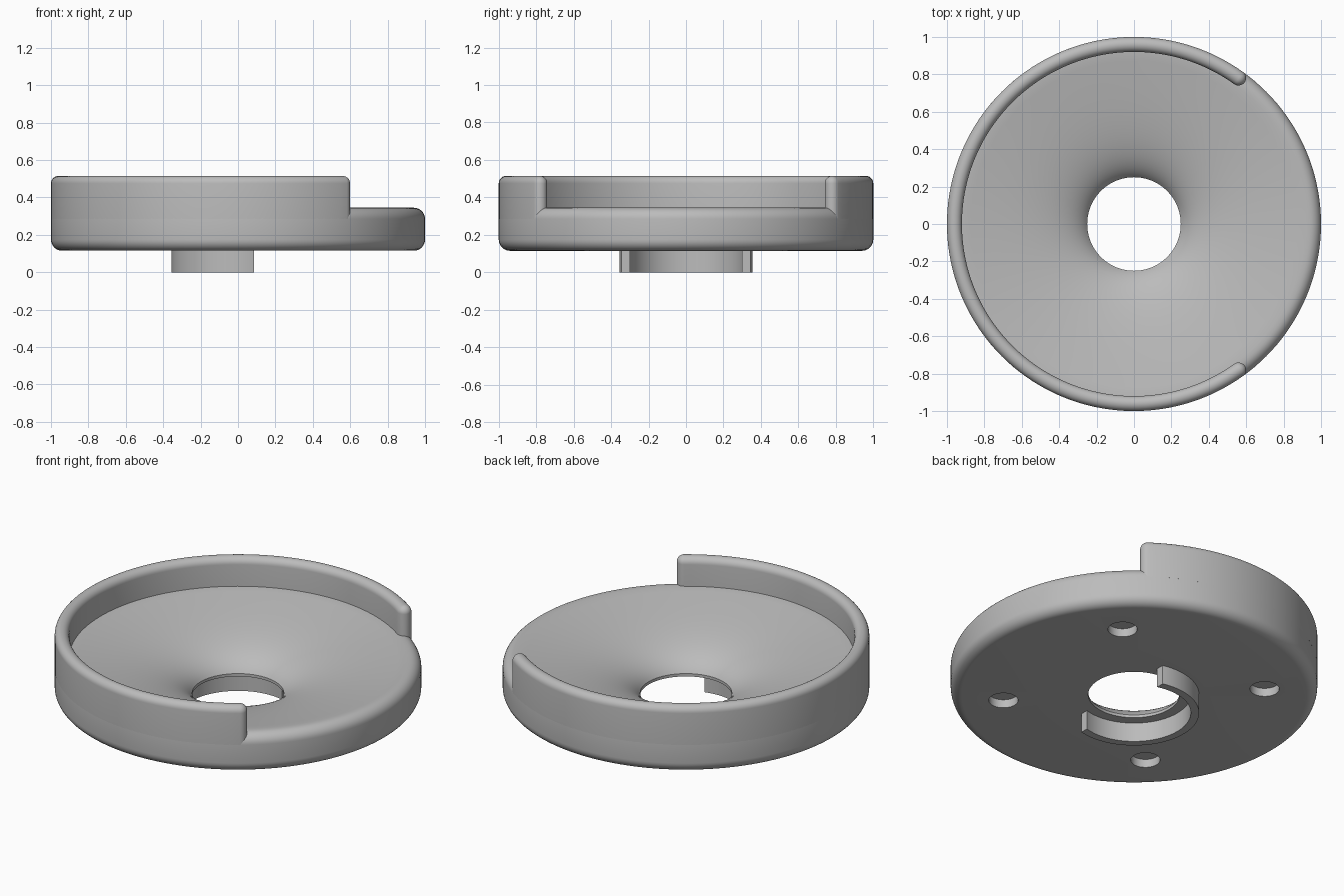
import bpy, bmesh, math
from mathutils import Vector, Matrix
from mathutils.geometry import interpolate_bezier

cube = bpy.data.objects.get("Cube")
if cube:
    bpy.data.objects.remove(cube, do_unlink=True)

grey = bpy.data.materials.new("plain grey")
grey.use_nodes = True
grey.diffuse_color = (0.5, 0.5, 0.5, 1)
grey.node_tree.nodes["Principled BSDF"].inputs["Base Color"].default_value = (0.5, 0.5, 0.5, 1)


def finish(name, bm):
    bmesh.ops.recalc_face_normals(bm, faces=bm.faces[:])
    mesh = bpy.data.meshes.new(name)
    bm.to_mesh(mesh)
    bm.free()
    mesh.materials.append(grey)
    obj = bpy.data.objects.new(name, mesh)
    bpy.context.collection.objects.link(obj)
    return obj


def activate(obj):
    bpy.ops.object.select_all(action='DESELECT')
    obj.select_set(True)
    bpy.context.view_layer.objects.active = obj


def smooth(obj):
    activate(obj)
    bpy.ops.object.shade_smooth_by_angle(angle=math.radians(32))


def polar(r, angle, z):
    return Vector((r * math.cos(angle), r * math.sin(angle), z))


def arc(cx, cz, radius, start, end, steps=8):
    angles = [math.radians(start + (end - start) * i / steps) for i in range(steps + 1)]
    return [(cx + radius * math.cos(a), cz + radius * math.sin(a)) for a in angles]


def sweep(name, sections, closed):
    """Bridge a list of closed cross-sections, capping the ends if open."""
    bm = bmesh.new()
    rings = [[bm.verts.new(p) for p in s] for s in sections]
    n = len(rings[0])
    for i in range(len(rings) if closed else len(rings) - 1):
        a, b = rings[i], rings[(i + 1) % len(rings)]
        for j in range(n):
            k = (j + 1) % n
            bm.faces.new((a[j], a[k], b[k], b[j]))
    if not closed:
        bm.faces.new(rings[0])
        bm.faces.new(rings[-1])
    return finish(name, bm)


# Dished body with a central bore and rounded outer edges
BOTTOM, RIM, FILLET = 0.115, 0.345, 0.06
dish = interpolate_bezier(Vector((0.25, 0.132)), Vector((0.325, 0.25)),
                          Vector((0.55, 0.285)), Vector((0.92, RIM)), 24)
profile = [(0.25, BOTTOM)]
profile += arc(1 - FILLET, BOTTOM + FILLET, FILLET, -90, 0)
profile += arc(1 - FILLET, RIM - FILLET, FILLET, 0, 90)
profile += [(p.x, p.y) for p in reversed(dish)]
SEG = 144
body = sweep("dish_body", [[polar(r, math.tau * i / SEG, z) for r, z in profile]
                           for i in range(SEG)], True)

# Four blind round recesses in the underside
bm = bmesh.new()
for i in range(4):
    place = Matrix.Translation(polar(0.715, math.radians(45 + 90 * i), BOTTOM))
    bmesh.ops.create_cone(bm, cap_ends=True, segments=40, radius1=0.08,
                          radius2=0.08, depth=0.1, matrix=place)
cutter = finish("recess_cutter", bm)
cutter.hide_render = True
activate(body)
cut = body.modifiers.new("recesses", 'BOOLEAN')
cut.operation = 'DIFFERENCE'
cut.solver = 'EXACT'
cut.object = cutter
bpy.ops.object.modifier_apply(modifier=cut.name)
bpy.data.objects.remove(cutter, do_unlink=True)
smooth(body)

# Raised wall around most of the rim, with round top and round ends
HALF, MID, TOP = 0.04, 0.96, 0.515
tip = math.radians(52)
round_angle = HALF / MID
stations = []
for i in range(9):
    t = math.pi / 2 * i / 8
    stations.append((tip + round_angle * (1 - math.cos(t)), max(HALF * math.sin(t), 0.001)))
start = tip + round_angle
span = math.tau - 2 * start
stations += [(start + span * i / 110, HALF) for i in range(1, 110)]
stations += [(math.tau - a, w) for a, w in reversed(stations[:9])]
wall_sections = []
for angle, w in stations:
    outline = [(MID - w, RIM - FILLET), (MID + w, RIM - FILLET)]
    outline += arc(MID, TOP - HALF, w, 0, 180, 14)
    wall_sections.append([polar(r, angle, z) for r, z in outline])
smooth(sweep("raised_wall", wall_sections, False))

# Partial collar under the bore, cut off flat across its open side
OUTER, INNER, CUT = 0.355, 0.31, 0.085
collar = []
for i in range(65):
    section = []
    for r, z in ((INNER, 0), (OUTER, 0), (OUTER, BOTTOM + 0.005), (INNER, BOTTOM + 0.005)):
        a = math.acos(CUT / r)
        section.append(polar(r, a + (math.tau - 2 * a) * i / 64, z))
    collar.append(section)
smooth(sweep("bottom_collar", collar, False))
